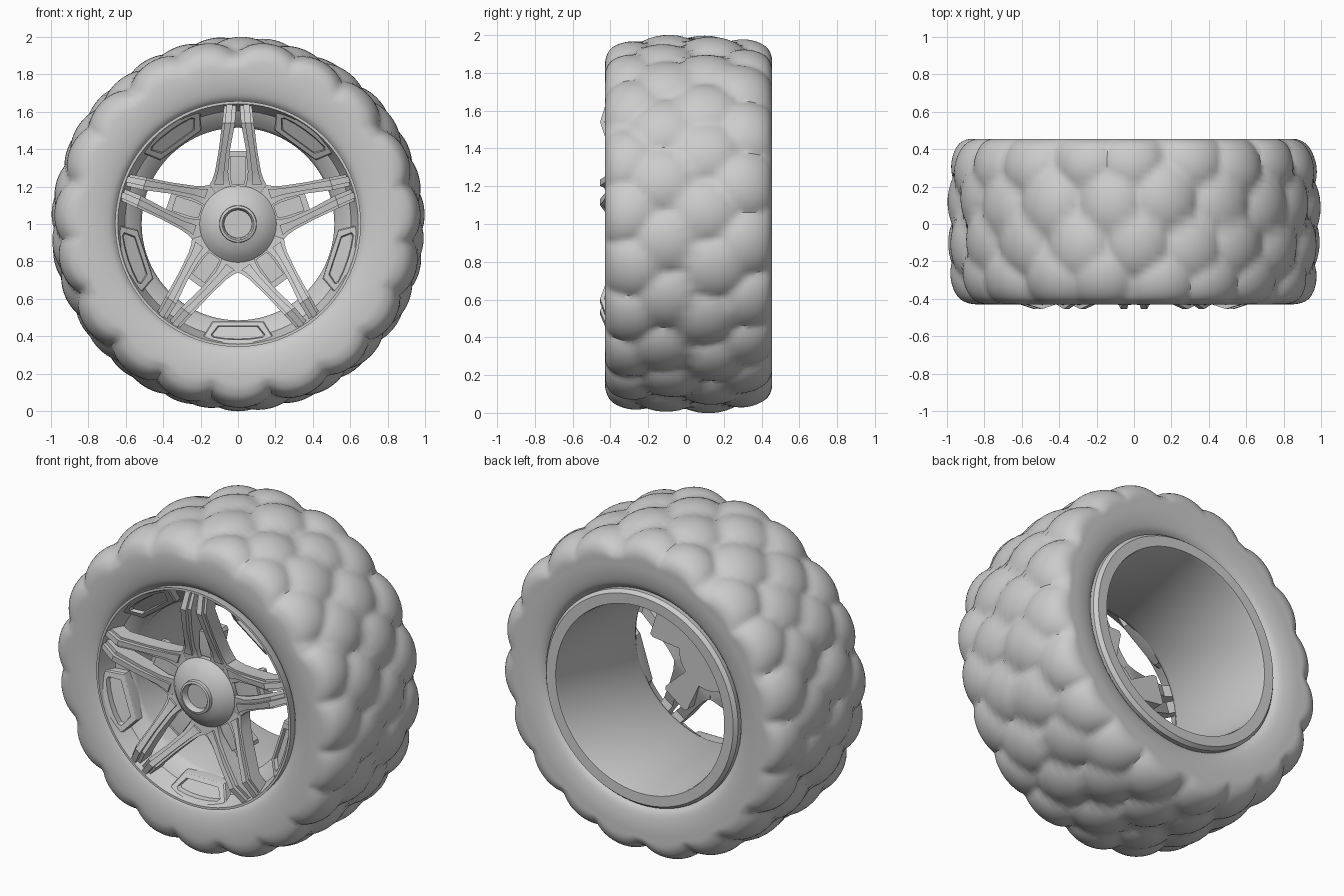
import bpy, bmesh, random
from math import sin, cos, tan, pi, tau, radians

if "Cube" in bpy.data.objects:
    bpy.data.objects.remove(bpy.data.objects["Cube"])

random.seed(4)


def finish(name, bm, angle=35):
    """Clean a bmesh, turn it into an object and shade it."""
    bmesh.ops.remove_doubles(bm, verts=bm.verts, dist=0.0004)
    bmesh.ops.recalc_face_normals(bm, faces=bm.faces)
    me = bpy.data.meshes.new(name)
    bm.to_mesh(me)
    bm.free()
    ob = bpy.data.objects.new(name, me)
    bpy.context.collection.objects.link(ob)
    bpy.ops.object.select_all(action='DESELECT')
    ob.select_set(True)
    bpy.context.view_layer.objects.active = ob
    bpy.ops.object.shade_smooth_by_angle(angle=radians(angle))
    return ob


def lathe(name, profile, seg, closed=False, radius=None, angle=35):
    """Spin (y, r) points about the axle; radius(y, r, a) may modulate r."""
    bm = bmesh.new()
    rings = []
    for i in range(seg):
        a = tau * i / seg
        ring = []
        for y, r in profile:
            q = radius(y, r, a) if radius else r
            ring.append(bm.verts.new((q * cos(a), y, 1 + q * sin(a))))
        rings.append(ring)
    n = len(profile)
    for i in range(seg):
        p, q = rings[i], rings[(i + 1) % seg]
        for j in range(n if closed else n - 1):
            k = (j + 1) % n
            bm.faces.new((p[j], q[j], q[k], p[k]))
    return finish(name, bm, angle)


def smooth_path(pts, steps):
    """Catmull-Rom resampling of a profile."""
    out = []
    for i in range(len(pts) - 1):
        p0, p1, p2, p3 = (pts[max(i - 1, 0)], pts[i], pts[i + 1],
                          pts[min(i + 2, len(pts) - 1)])
        for s in range(steps):
            t = s / steps
            out.append(tuple(0.5 * (2 * b + (c - a) * t
                                    + (2 * a - 5 * b + 4 * c - d) * t * t
                                    + (3 * b - a - 3 * c + d) * t ** 3)
                             for a, b, c, d in zip(p0, p1, p2, p3)))
    return out + [pts[-1]]


def local(ang, r, t, y):
    """Point at distance r along a spoke direction, t across it."""
    return (r * cos(ang) - t * sin(ang), y, 1 + r * sin(ang) + t * cos(ang))


def strip(bm, ang, side, stations, depth):
    """Solid bar through stations (r, t_in, t_out, y_front)."""
    prev = first = None
    for r, t0, t1, y in stations:
        ring = [bm.verts.new(local(ang, r, side * t, yy)) for t, yy in
                ((t0, y), (t1, y), (t1, y + depth), (t0, y + depth))]
        if prev:
            for k in range(4):
                m = (k + 1) % 4
                bm.faces.new((prev[k], prev[m], ring[m], ring[k]))
        else:
            first = ring
        prev = ring
    bm.faces.new(first)
    bm.faces.new(prev)


# Tyre: rounded profile with staggered rows of pebble-shaped tread lugs
lugs = []
COUNT = 19
for row, (y, shift) in enumerate([(-0.33, 0.3), (-0.11, 0.75),
                                  (0.12, 0.2), (0.35, 0.7)]):
    for i in range(COUNT):
        lugs.append((y + random.uniform(-0.03, 0.03),
                     tau * (i + shift + random.uniform(-0.13, 0.13)) / COUNT,
                     random.uniform(0.0, 0.006)))


def tread(y, r, a):
    mask = min(1, max(0, (r - 0.77) / 0.17))
    if mask == 0:
        return r
    drop = 0.056
    for ly, la, base in lugs:
        da = (a - la + pi) % tau - pi
        if abs(da) < 0.3:
            d2 = (y - ly) ** 2 + da * da
            drop = min(drop, base + 1.3 * d2 + 10 * d2 * d2)
    return r - drop * mask * mask * (3 - 2 * mask)


tyre_profile = [(-0.37, 0.645), (-0.405, 0.68), (-0.425, 0.75), (-0.43, 0.83),
                (-0.422, 0.905), (-0.385, 0.953), (-0.28, 0.986),
                (-0.12, 1.002), (0.1, 1.004), (0.28, 0.991), (0.405, 0.957),
                (0.45, 0.91), (0.455, 0.83), (0.45, 0.75), (0.43, 0.68),
                (0.39, 0.645)]
lathe("tyre", smooth_path(tyre_profile, 5), 288, radius=tread, angle=40)

# Rim: front lip, dished seat, barrel and back flange
lathe("rim", [(-0.37, 0.65), (-0.43, 0.657), (-0.43, 0.643), (-0.40, 0.633),
              (-0.32, 0.605), (-0.275, 0.53), (-0.245, 0.515), (0.425, 0.565),
              (0.445, 0.57), (0.447, 0.632), (0.425, 0.65), (0.39, 0.65),
              (0.34, 0.62), (-0.30, 0.62)], 96, closed=True)

# Hub: domed cap with a raised collar
lathe("hub", [(-0.22, 0), (-0.22, 0.2), (-0.325, 0.205), (-0.352, 0.178),
              (-0.378, 0.14), (-0.393, 0.1), (-0.414, 0.098), (-0.418, 0.085),
              (-0.408, 0.077), (-0.38, 0.074), (-0.38, 0)], 64)

# Spokes: five pairs of tapering rails, each with a raised outer ridge
rail = [(0.13, 0.0, 0.13 * tan(pi / 5), -0.32), (0.21, 0.042, 0.152, -0.325),
        (0.235, 0.048, 0.138, -0.33), (0.28, 0.053, 0.123, -0.345),
        (0.40, 0.042, 0.102, -0.385), (0.54, 0.016, 0.085, -0.432),
        (0.60, 0.012, 0.078, -0.413), (0.648, 0.008, 0.072, -0.398)]
ridge = [(r, t0 + 0.3 * (t1 - t0), t1 - 0.2 * (t1 - t0),
          y - (0.023 if r > 0.3 else 0.013)) for r, t0, t1, y in rail[1:]]
panel = [(0.17, -0.05, 0.05, -0.29), (0.24, -0.065, 0.065, -0.29),
         (0.37, -0.09, 0.09, -0.29), (0.39, -0.08, 0.08, -0.29)]
inlay = [(0.21, -0.035, 0.035, -0.305), (0.25, -0.042, 0.042, -0.31),
         (0.36, -0.042, 0.042, -0.31)]
spokes, panels = bmesh.new(), bmesh.new()
for k in range(5):
    ang = pi / 2 + k * tau / 5
    for side in (-1, 1):
        strip(spokes, ang, side, rail, 0.09)
        strip(spokes, ang, side, ridge, 0.05)
    strip(panels, ang, 1, panel, 0.07)
    strip(panels, ang, 1, inlay, 0.03)
finish("spokes", spokes, 25)
finish("spoke_panels", panels, 25)

# Rim pads: framed trapezoid blocks set between the spokes
pads = bmesh.new()
outline = [(0.52, -0.138), (0.52, 0.138), (0.60, 0.186), (0.622, 0.17),
           (0.638, 0.09), (0.643, 0.0), (0.638, -0.09), (0.622, -0.17),
           (0.60, -0.186)]


def pad_ring(ang, scale, lift):
    """Outline scaled about its middle, lying on the sloping rim seat."""
    ring = []
    for r, t in outline:
        r = 0.582 + (r - 0.582) * scale
        t = t * (0.45 + 0.55 * scale)
        ring.append(pads.verts.new(
            local(ang, r, t, -0.32 - 0.75 * (r - 0.522) - lift)))
    return ring


for k in range(5):
    ang = -pi / 2 + k * tau / 5
    rings = [pad_ring(ang, s, h) for s, h in
             ((1.0, -0.07), (1.0, 0.0), (0.93, 0.008), (0.60, 0.008),
              (0.53, -0.02))]
    for a, b in zip(rings, rings[1:]):
        for i in range(len(a)):
            j = (i + 1) % len(a)
            pads.faces.new((a[i], a[j], b[j], b[i]))
    pads.faces.new(rings[-1])
    pads.faces.new(rings[0])
finish("rim_pads", pads, 25)
